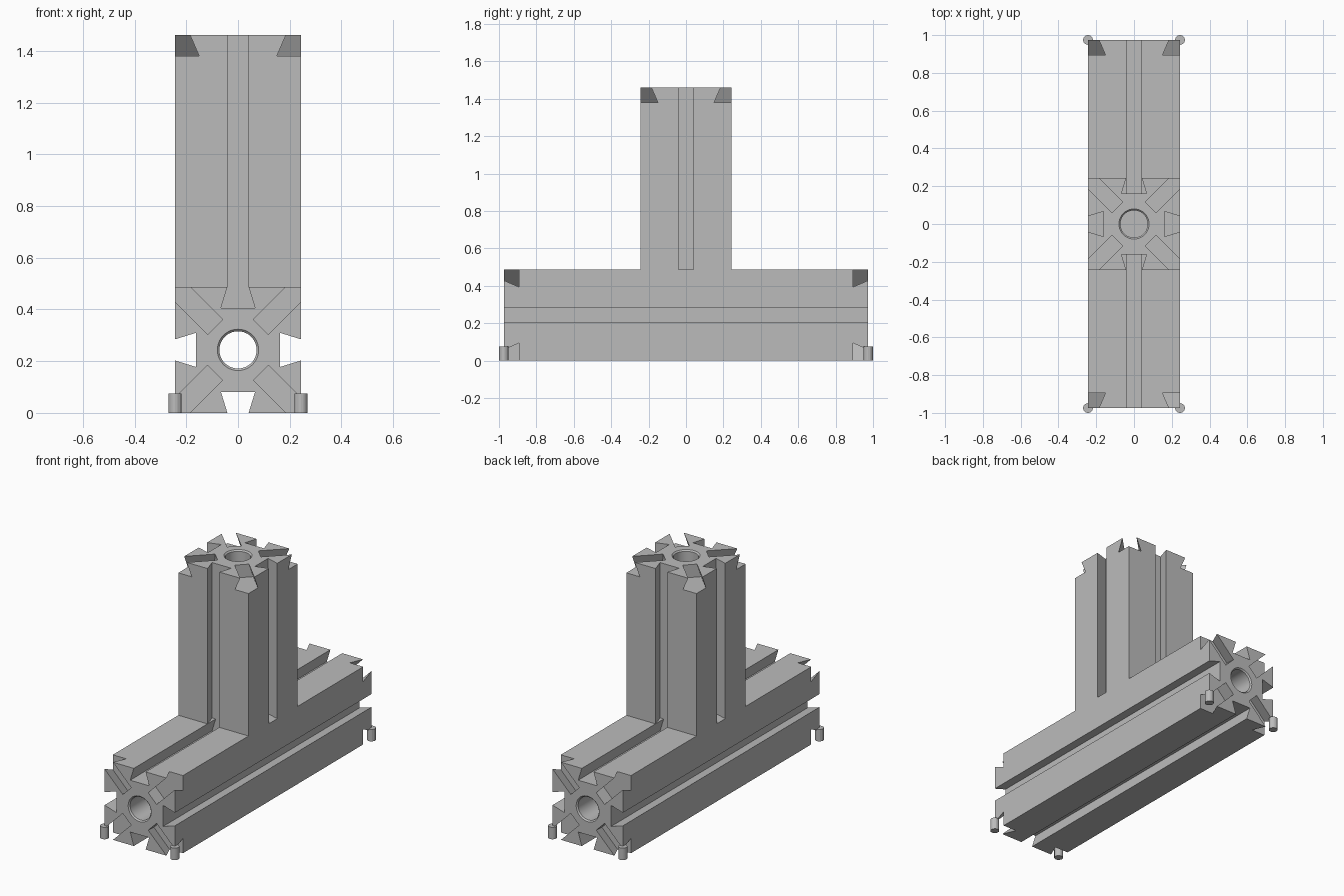
import bpy, bmesh, math
from mathutils import Matrix, Vector

HALF = 0.2436          # half the bar width
NECK, ROOT, DEPTH = 0.041, 0.066, 0.081   # dovetail slot
LENGTH = 4 * HALF      # arm length
BORE, CHAMFER = 0.072, 0.008

cube = bpy.data.objects.get("Cube")
if cube:
    bpy.data.objects.remove(cube, do_unlink=True)

grey = bpy.data.materials.new("plain grey")
grey.use_nodes = True
colour = (0.5, 0.5, 0.5, 1)
grey.diffuse_color = colour
grey.node_tree.nodes["Principled BSDF"].inputs["Base Color"].default_value = colour


def make(name, bm):
    bmesh.ops.recalc_face_normals(bm, faces=bm.faces)
    mesh = bpy.data.meshes.new(name)
    bm.to_mesh(mesh)
    bm.free()
    mesh.materials.append(grey)
    obj = bpy.data.objects.new(name, mesh)
    bpy.context.collection.objects.link(obj)
    return obj


def prism(name, outline, low, high):
    """Extrude an xy outline along z."""
    bm = bmesh.new()
    face = bm.faces.new([bm.verts.new((x, y, low)) for x, y in outline])
    new = bmesh.ops.extrude_face_region(bm, geom=[face])["geom"]
    verts = [v for v in new if isinstance(v, bmesh.types.BMVert)]
    bmesh.ops.translate(bm, verts=verts, vec=(0, 0, high - low))
    return make(name, bm)


def lathe(name, profile, sides):
    """Closed solid of revolution from (radius, z) pairs."""
    bm = bmesh.new()
    rings = [[bm.verts.new((r * math.cos(a), r * math.sin(a), z))
              for a in (math.tau * i / sides for i in range(sides))]
             for r, z in profile]
    for a, b in zip(rings, rings[1:]):
        for i in range(sides):
            j = (i + 1) % sides
            bm.faces.new((a[i], a[j], b[j], b[i]))
    bm.faces.new(rings[0])
    bm.faces.new(rings[-1])
    return make(name, bm)


def cut(obj, cutter):
    mod = obj.modifiers.new("cut", "BOOLEAN")
    mod.operation, mod.solver, mod.object = "DIFFERENCE", "EXACT", cutter
    bpy.context.view_layer.objects.active = obj
    bpy.ops.object.modifier_apply(modifier=mod.name)
    bpy.data.objects.remove(cutter, do_unlink=True)


def slotted_section():
    """Square outline with a dovetail slot in each side."""
    side = [(HALF, -HALF), (HALF, -NECK), (HALF - DEPTH, -ROOT),
            (HALF - DEPTH, ROOT), (HALF, NECK)]
    points = []
    for k in range(4):
        turn = Matrix.Rotation(k * math.pi / 2, 2)
        points += [turn @ Vector(p) for p in side]
    return points


def bar(name, low, high, both_ends):
    obj = prism(name, slotted_section(), low, high)
    # Bore with chamfered mouths
    wide = BORE + CHAMFER
    profile = [(wide + 0.05, high + 0.05), (wide, high), (BORE, high - CHAMFER)]
    if both_ends:
        profile += [(BORE, low + CHAMFER), (wide, low), (wide + 0.05, low - 0.05)]
    else:
        profile += [(BORE, low + 0.001)]
    cut(obj, lathe("bore_cutter", profile, 48))
    # Diagonal dovetail slots in the end faces
    flare = (ROOT - NECK) / DEPTH
    top = 0.02
    outline = [(-ROOT, -DEPTH), (ROOT, -DEPTH),
               (NECK - flare * top, top), (-NECK + flare * top, top)]
    ends = [(high, 1), (low, -1)] if both_ends else [(high, 1)]
    for z, sign in ends:
        for k in range(4):
            cutter = prism("slot_cutter", outline, 0.125, 0.45)
            spin = Matrix.Rotation(math.pi / 4 + k * math.pi / 2, 4, "Z")
            # local x -> sideways, y -> along the bar, z -> radial
            axes = Matrix(((0, 0, 1, 0), (1, 0, 0, 0), (0, sign, 0, z), (0, 0, 0, 1)))
            cutter.data.transform(spin @ axes)
            if sign < 0:
                cutter.data.flip_normals()
            cut(obj, cutter)
    bpy.ops.object.select_all(action="DESELECT")
    obj.select_set(True)
    bpy.context.view_layer.objects.active = obj
    bpy.ops.object.shade_smooth_by_angle(angle=math.radians(20))
    return obj


# Horizontal beam along y, and the upright standing on it
lay = Matrix.Translation((0, 0, HALF)) @ Matrix.Rotation(math.pi / 2, 4, "X")
beam = bar("horizontal_beam", -LENGTH, LENGTH, True)
beam.data.transform(lay)
bar("upright_column", 2 * HALF, 2 * HALF + LENGTH, False)

# Filling of the beam's top slot below the column
plug = prism("slot_filler", [(-NECK, HALF), (NECK, HALF),
                             (ROOT, HALF - DEPTH), (-ROOT, HALF - DEPTH)],
             DEPTH - HALF, HALF - DEPTH)
plug.data.transform(lay)

# Small pegs at the bottom corners
for x, side in ((-1, "right"), (1, "left")):
    for y, end in ((-1, "front"), (1, "back")):
        peg = lathe(f"{end}_{side}_peg", [(0.026, 0), (0.026, 0.075)], 16)
        peg.location = (x * HALF, y * LENGTH, 0)
